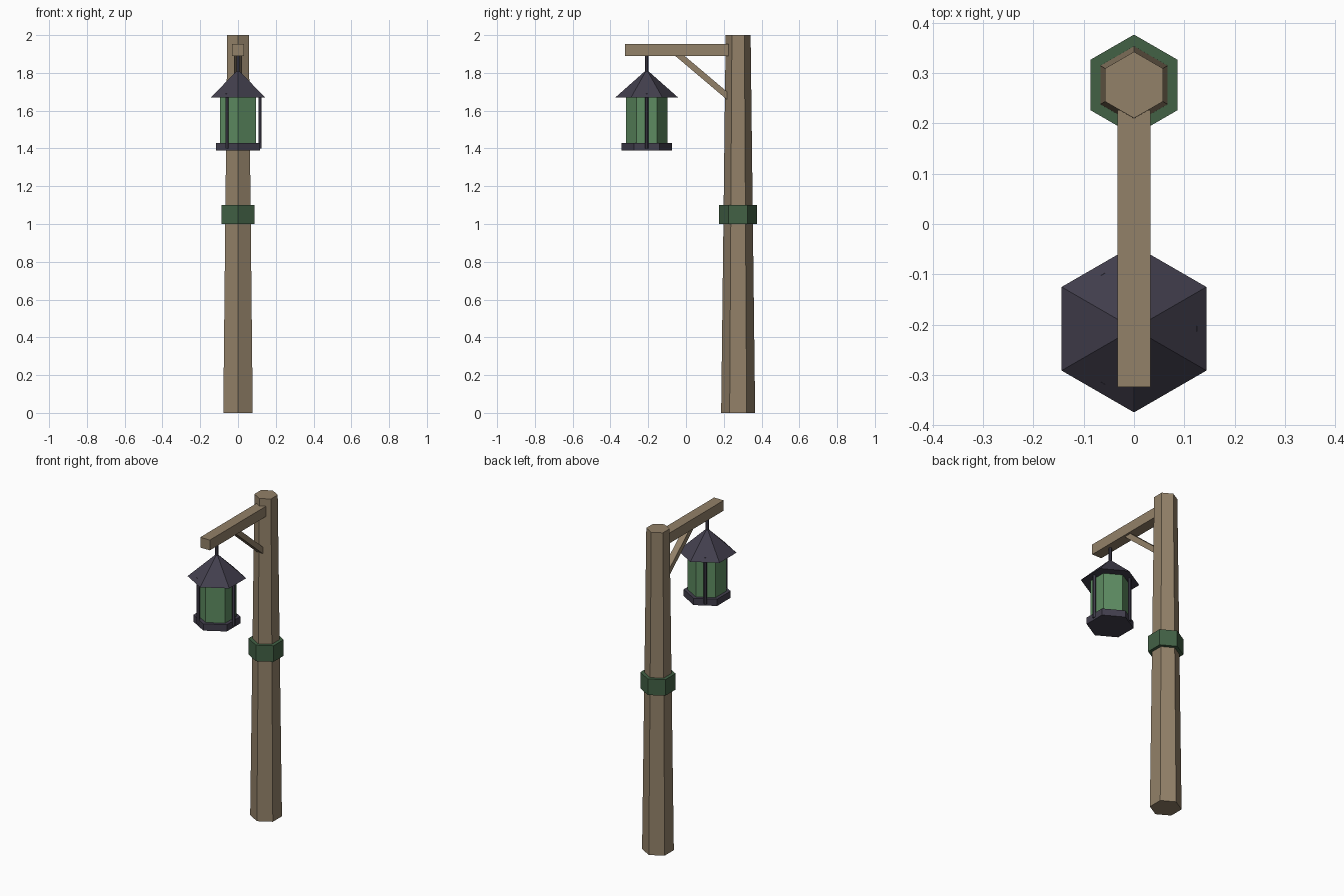
import bpy, math
from mathutils import Vector

if "Cube" in bpy.data.objects:
    bpy.data.objects.remove(bpy.data.objects["Cube"])


def material(name, rgb):
    m = bpy.data.materials.new(name)
    m.diffuse_color = (*rgb, 1)
    m.use_nodes = True
    m.node_tree.nodes["Principled BSDF"].inputs["Base Color"].default_value = m.diffuse_color
    return m


WOOD = material("wood", (0.29, 0.22, 0.14))
METAL = material("dark_metal", (0.055, 0.05, 0.075))
BAND = material("green_band", (0.055, 0.12, 0.06))
GLASS = material("green_glass", (0.11, 0.26, 0.12))


def hexagon(name, x, y, z0, z1, r0, r1, mat):
    """Six-sided frustum with corners on the +y and -y sides."""
    bpy.ops.mesh.primitive_cone_add(vertices=6, radius1=r0, radius2=r1, depth=z1 - z0,
                                    location=(x, y, (z0 + z1) / 2))
    ob = bpy.context.object
    ob.name = name
    ob.data.materials.append(mat)
    return ob


def beam(name, a, b, width, height, mat):
    """Square-cut timber between two points lying in the x = 0 plane."""
    a, b = Vector(a), Vector(b)
    d = b - a
    bpy.ops.mesh.primitive_cube_add(size=1, location=(a + b) / 2,
                                    rotation=(math.atan2(d.z, d.y), 0, 0))
    ob = bpy.context.object
    ob.name = name
    ob.scale = (width, d.length, height)
    ob.data.materials.append(mat)
    return ob


POST_Y, LAMP_Y = 0.276, -0.208

# Tapered post and its collar
hexagon("post", 0, POST_Y, 0, 2, 0.09, 0.066, WOOD)
hexagon("collar", 0, POST_Y, 1.0, 1.1, 0.1, 0.1, BAND)

# Cross arm and diagonal brace
beam("arm", (0, -0.324, 1.922), (0, 0.226, 1.922), 0.066, 0.064, WOOD)
beam("brace", (0, -0.05, 1.905), (0, 0.228, 1.67), 0.04, 0.032, WOOD)

# Lantern: hanger, roof, glass and base
hexagon("hanger", 0, LAMP_Y, 1.79, 1.9, 0.01, 0.01, METAL)
hexagon("lantern_roof", 0, LAMP_Y, 1.67, 1.81, 0.166, 0.008, METAL)
hexagon("lantern_glass", 0, LAMP_Y, 1.41, 1.68, 0.11, 0.11, GLASS)
hexagon("lantern_base", 0, LAMP_Y, 1.388, 1.43, 0.133, 0.133, METAL)

# Three guard bars around the glass
for i in range(3):
    t = math.radians(120 * i)
    hexagon(f"guard_bar_{i + 1}", 0.116 * math.cos(t), LAMP_Y + 0.116 * math.sin(t),
            1.4, 1.69, 0.01, 0.01, METAL)
